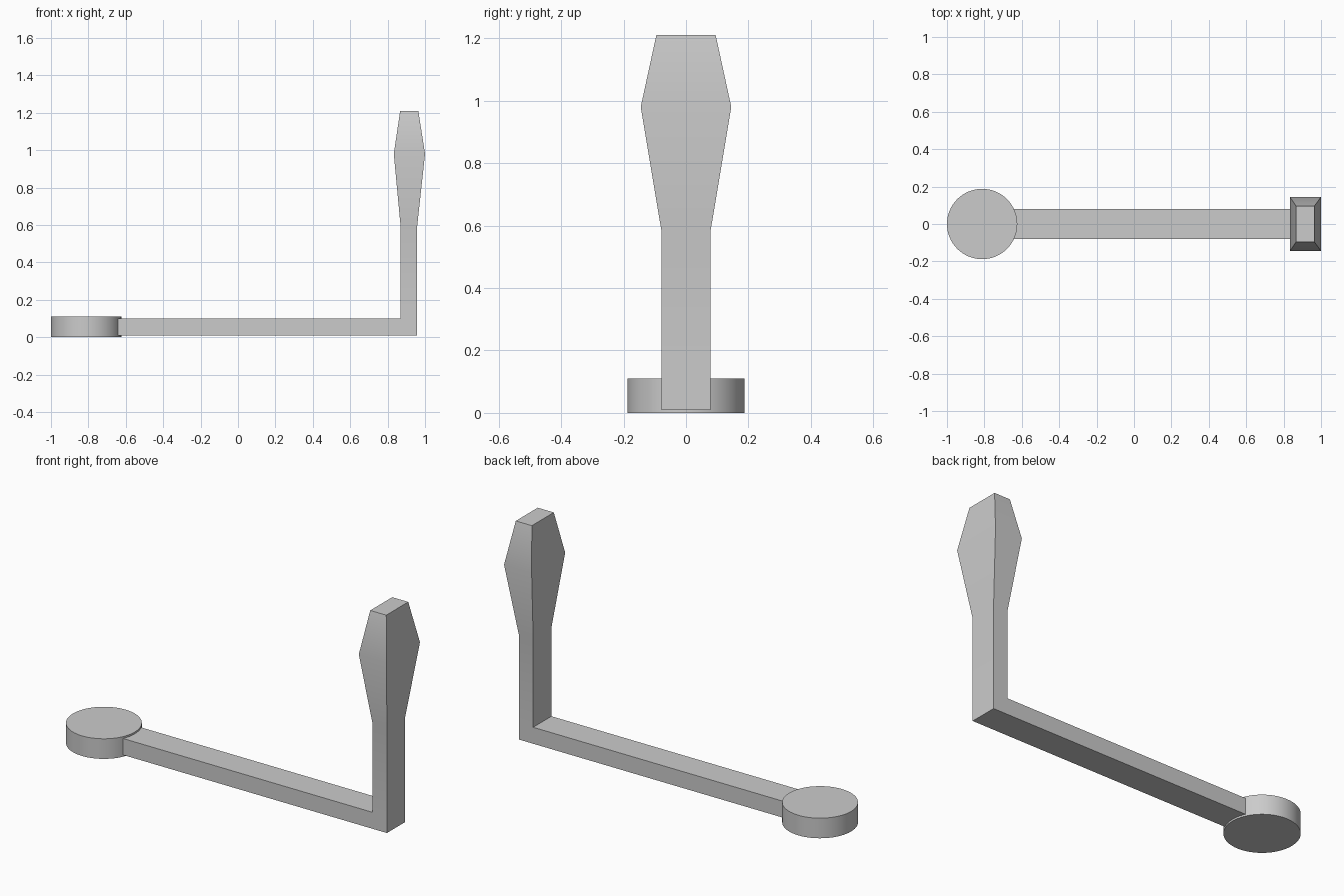
import bpy
import bmesh
from mathutils import Vector

default = bpy.data.objects.get("Cube")
if default:
    bpy.data.objects.remove(default, do_unlink=True)

# One plain grey for the whole crank
grey = bpy.data.materials.new("grey_metal")
grey.use_nodes = True
colour = (0.6, 0.6, 0.6, 1)
grey.diffuse_color = colour
grey.node_tree.nodes["Principled BSDF"].inputs["Base Color"].default_value = colour


def finish(obj):
    obj.data.materials.clear()
    obj.data.materials.append(grey)
    bpy.ops.object.select_all(action="DESELECT")
    obj.select_set(True)
    bpy.context.view_layer.objects.active = obj
    bpy.ops.object.shade_smooth_by_angle()


# Round hub disc
bpy.ops.mesh.primitive_cylinder_add(vertices=64, radius=0.188, depth=0.11,
                                    location=(-0.812, 0, 0.055))
hub = bpy.context.object
hub.name = "hub_disc"
finish(hub)

# Handle: rectangular sections (x min, x max, half depth, z) joined upward
sections = [
    (0.87, 0.957, 0.079, 0.01),
    (0.87, 0.957, 0.079, 0.10),
    (0.87, 0.957, 0.079, 0.585),
    (0.833, 1.0, 0.145, 0.98),
    (0.867, 0.964, 0.095, 1.21),
]
bm = bmesh.new()
rings = [[bm.verts.new((x, y, z)) for x, y in ((x0, -d), (x1, -d), (x1, d), (x0, d))]
         for x0, x1, d, z in sections]
bm.faces.new(reversed(rings[0]))
bm.faces.new(rings[-1])
inner_face = None
for level, (low, high) in enumerate(zip(rings, rings[1:])):
    for i in range(4):
        j = (i + 1) % 4
        face = bm.faces.new((low[i], low[j], high[j], high[i]))
        if level == 0 and i == 3:
            inner_face = face

# Arm: extrude the inner foot of the handle into the hub
arm = bmesh.ops.extrude_face_region(bm, geom=[inner_face])["geom"]
bmesh.ops.translate(bm, vec=Vector((-1.6, 0, 0)),
                    verts=[v for v in arm if isinstance(v, bmesh.types.BMVert)])
if inner_face.is_valid:
    bmesh.ops.delete(bm, geom=[inner_face], context="FACES_ONLY")
bmesh.ops.recalc_face_normals(bm, faces=bm.faces)

mesh = bpy.data.meshes.new("arm_and_handle")
bm.to_mesh(mesh)
bm.free()
crank = bpy.data.objects.new("arm_and_handle", mesh)
bpy.context.collection.objects.link(crank)
finish(crank)
